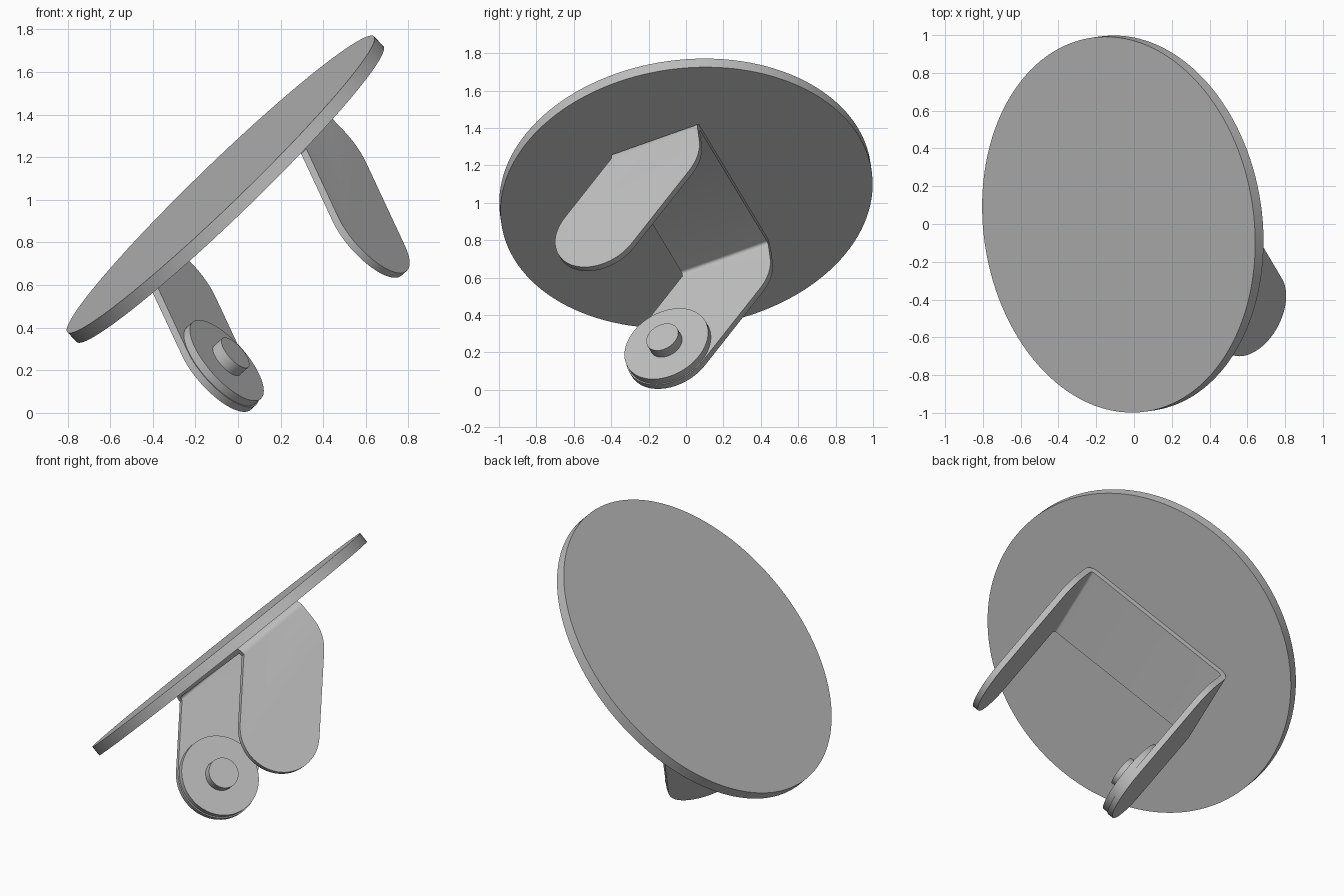
import bpy, bmesh, math
from mathutils import Matrix, Vector

cube = bpy.data.objects.get("Cube")
if cube:
    bpy.data.objects.remove(cube, do_unlink=True)

# Single plain grey
grey = bpy.data.materials.new("plain grey")
grey.use_nodes = True
grey.diffuse_color = (0.52, 0.52, 0.52, 1)
grey.node_tree.nodes["Principled BSDF"].inputs["Base Color"].default_value = grey.diffuse_color

# Tilted frame: u runs across the bracket, v along its depth, n out of the disc top
n = Vector((-0.69, -0.10, 0.715)).normalized()
u = Vector((-0.694, 0.372, -0.617))
u = (u - n * u.dot(n)).normalized()
v = n.cross(u)
FRAME = Matrix.Translation((-0.037, 0.003, 1.027)) @ Matrix((u, v, n)).transposed().to_4x4()


def prism(name, outline, axis_map, start, end):
    """Extrude a closed 2D outline from start to end; axis_map places (a, b, depth)."""
    bm = bmesh.new()
    face = bm.faces.new([bm.verts.new(axis_map(a, b, start)) for a, b in outline])
    moved = bmesh.ops.extrude_face_region(bm, geom=[face])["geom"]
    shift = Vector(axis_map(0, 0, end)) - Vector(axis_map(0, 0, start))
    bmesh.ops.translate(bm, vec=shift, verts=[g for g in moved if isinstance(g, bmesh.types.BMVert)])
    bmesh.ops.recalc_face_normals(bm, faces=bm.faces)
    mesh = bpy.data.meshes.new(name)
    bm.to_mesh(mesh)
    bm.free()
    mesh.materials.append(grey)
    ob = bpy.data.objects.new(name, mesh)
    bpy.context.collection.objects.link(ob)
    ob.matrix_world = FRAME
    return ob


def arc(cx, cy, r, a0, a1, steps):
    angles = [math.radians(a0 + (a1 - a0) * i / steps) for i in range(steps + 1)]
    return [(cx + r * math.cos(a), cy + r * math.sin(a)) for a in angles]


def circle(cx, cy, r, steps):
    return arc(cx, cy, r, 0, 360, steps)[:-1]


def smooth(ob):
    bpy.ops.object.select_all(action='DESELECT')
    ob.select_set(True)
    bpy.context.view_layer.objects.active = ob
    bpy.ops.object.shade_smooth_by_angle(angle=math.radians(30))


def along_n(a, b, d):
    return (a, b, d)


def along_u(a, b, d):
    return (d, a, -b)


def along_v(a, b, d):
    return (a, d, -b)


# Round plate
disc = prism("round_plate", circle(0, 0, 1.0, 128), along_n, 0, 0.064)

# Folded bracket: a U-shaped sheet trimmed by the arm side profile
W, SHEET, BEND = 0.528, 0.036, 0.055
TIP_V, TIP_T, TIP_R = 0.358, 0.537, 0.248
BACK, FRONT, DEEP = -0.27, 0.228, 1.0

outer = [(-W, DEEP)] + arc(-W + BEND, BEND, BEND, 180, 270, 8)
inner = [(-W + SHEET, DEEP)] + arc(-W + BEND, BEND, BEND - SHEET, 180, 270, 8)
half = outer + [(-a, b) for a, b in reversed(outer)]
hole = inner + [(-a, b) for a, b in reversed(inner)]
bracket = prism("folded_bracket", half + hole[::-1], along_v, -0.6, 0.9)

diag = TIP_R / math.sqrt(2)
knee_t = BACK - (TIP_V - diag) + TIP_T + diag      # where back edge turns to the slope
knee_r = 0.265
knee_start = knee_t - knee_r * math.tan(math.radians(22.5))
notch_t = FRONT - (TIP_V + diag) + TIP_T - diag    # where front edge turns to the slope
profile = [(FRONT, -0.05), (BACK, -0.05)]
profile += arc(BACK + knee_r, knee_start, knee_r, 180, 135, 10)
profile += arc(TIP_V, TIP_T, TIP_R, 135, -45, 32)
profile += [(FRONT, notch_t)]
trim = prism("trim_helper", profile, along_u, -0.8, 0.8)
trim.hide_render = True

cut = bracket.modifiers.new("trim", 'BOOLEAN')
cut.operation = 'INTERSECT'
cut.solver = 'EXACT'
cut.object = trim
bpy.context.view_layer.update()
bpy.context.view_layer.objects.active = bracket
bracket.select_set(True)
bpy.ops.object.modifier_apply(modifier=cut.name)
bpy.data.objects.remove(trim, do_unlink=True)

# Pivot washer and pin on the inside of the lower arm
inside = W - SHEET
washer = prism("pivot_washer", circle(TIP_V, TIP_T, 0.241, 64), along_u, inside + 0.005, inside - 0.04)
pin = prism("pivot_pin", circle(TIP_V, TIP_T, 0.092, 40), along_u, inside - 0.035, inside - 0.098)

for part in (disc, bracket, washer, pin):
    smooth(part)
